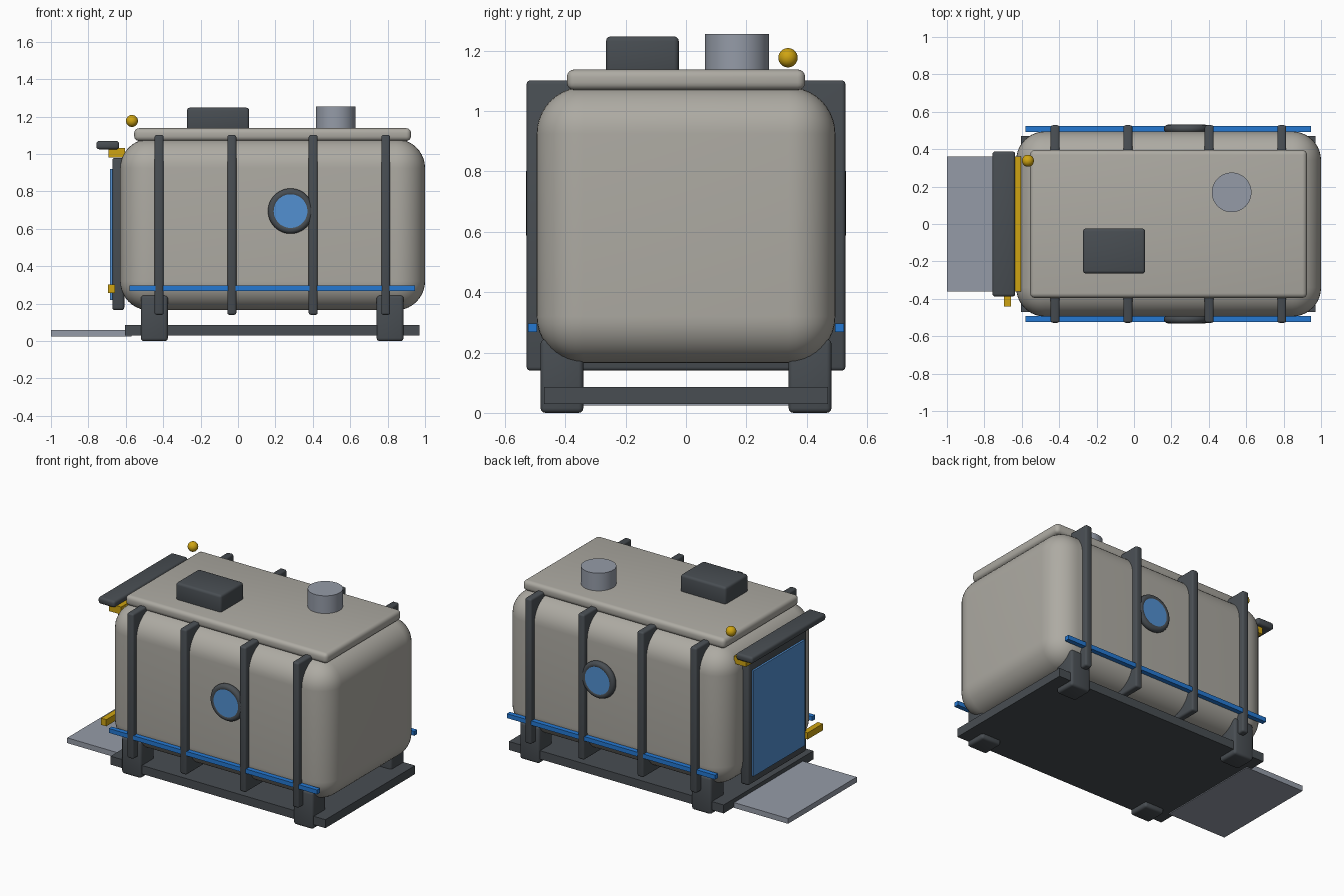
import bpy, math

if "Cube" in bpy.data.objects:
    bpy.data.objects.remove(bpy.data.objects["Cube"])


def material(name, r, g, b):
    m = bpy.data.materials.new(name)
    m.diffuse_color = (r, g, b, 1)
    m.use_nodes = True
    m.node_tree.nodes["Principled BSDF"].inputs["Base Color"].default_value = m.diffuse_color
    return m


SHELL = material("warm_grey", 0.42, 0.405, 0.365)
DARK = material("charcoal", 0.065, 0.075, 0.085)
STEEL = material("steel_grey", 0.30, 0.33, 0.39)
BLUE = material("bright_blue", 0.018, 0.19, 0.65)
GLASS = material("window_blue", 0.085, 0.28, 0.64)
AMBER = material("amber", 0.62, 0.37, 0.006)


def finish(name, mat, bevel=0, segments=3):
    """Name and colour the active object, round its edges, smooth it."""
    o = bpy.context.object
    o.name = name
    o.data.materials.append(mat)
    if bevel:
        bpy.ops.object.transform_apply(location=False, rotation=False, scale=True)
        m = o.modifiers.new("rounding", 'BEVEL')
        m.width, m.segments = bevel, segments
        m.limit_method = 'ANGLE'
        bpy.ops.object.modifier_apply(modifier=m.name)
    bpy.ops.object.shade_smooth_by_angle(angle=math.radians(35))
    return o


def box(name, mat, x, y, z, bevel=0, segments=3):
    """Box from (min, max) ranges."""
    bpy.ops.mesh.primitive_cube_add(
        size=1,
        location=[(a + b) / 2 for a, b in (x, y, z)],
        scale=[b - a for a, b in (x, y, z)])
    return finish(name, mat, bevel, segments)


def cylinder(name, mat, radius, depth, loc, rot=(0, 0, 0)):
    bpy.ops.mesh.primitive_cylinder_add(
        vertices=48, radius=radius, depth=depth, location=loc, rotation=rot)
    return finish(name, mat)


# Rounded cabin shell and roof cap
box("cabin_shell", SHELL, (-0.63, 1.0), (-0.495, 0.495), (0.165, 1.08), 0.155, 10)
box("roof_cap", SHELL, (-0.555, 0.925), (-0.395, 0.395), (1.07, 1.138), 0.025, 4)

# Frame ribs passing right round the shell
for i, x in enumerate((-0.422, -0.033, 0.402, 0.79)):
    box(f"rib_{i + 1}", DARK, (x - 0.024, x + 0.024), (-0.528, 0.528), (0.14, 1.102), 0.012)

# Base skid and four feet
box("base_skid", DARK, (-0.605, 0.97), (-0.47, 0.47), (0.03, 0.086))
for end, x in (("rear", -0.447), ("front", 0.813)):
    for side, y in (("right", -0.411), ("left", 0.411)):
        box(f"foot_{end}_{side}", DARK, (x - 0.072, x + 0.072),
            (y - 0.071, y + 0.071), (0.0, 0.245), 0.016)

# Side rails and portholes
for side, s in (("right", -1), ("left", 1)):
    box(f"side_rail_{side}", BLUE, (-0.58, 0.947),
        sorted((s * 0.493, s * 0.524)), (0.268, 0.297))
    turn = (math.pi / 2, 0, 0)
    bpy.ops.mesh.primitive_torus_add(
        major_segments=48, minor_segments=16, major_radius=0.099,
        minor_radius=0.022, location=(0.281, s * 0.509, 0.695), rotation=turn)
    finish(f"porthole_ring_{side}", DARK)
    cylinder(f"porthole_glass_{side}", GLASS, 0.097, 0.05, (0.281, s * 0.504, 0.695), turn)

# Doorway: frame, panel, header, canopy, handle and ramp
box("door_frame", DARK, (-0.672, -0.608), (-0.305, 0.305), (0.165, 0.98), 0.015)
box("door_panel", GLASS, (-0.685, -0.665), (-0.27, 0.27), (0.22, 0.92))
box("door_header", AMBER, (-0.692, -0.605), (-0.36, 0.36), (0.982, 1.032))
box("door_canopy", DARK, (-0.757, -0.635), (-0.388, 0.388), (1.025, 1.07), 0.015)
box("door_handle", AMBER, (-0.696, -0.658), (-0.44, -0.28), (0.258, 0.302))
box("ramp", STEEL, (-1.0, -0.57), (-0.36, 0.36), (0.025, 0.06))

# Roof equipment: control unit, vent and beacon
box("roof_unit", DARK, (-0.273, 0.06), (-0.265, -0.024), (1.12, 1.248), 0.016)
cylinder("roof_vent", STEEL, 0.106, 0.135, (0.522, 0.169, 1.1875))
bpy.ops.mesh.primitive_uv_sphere_add(
    segments=32, ring_count=16, radius=0.032, location=(-0.567, 0.338, 1.177))
finish("beacon", AMBER)
